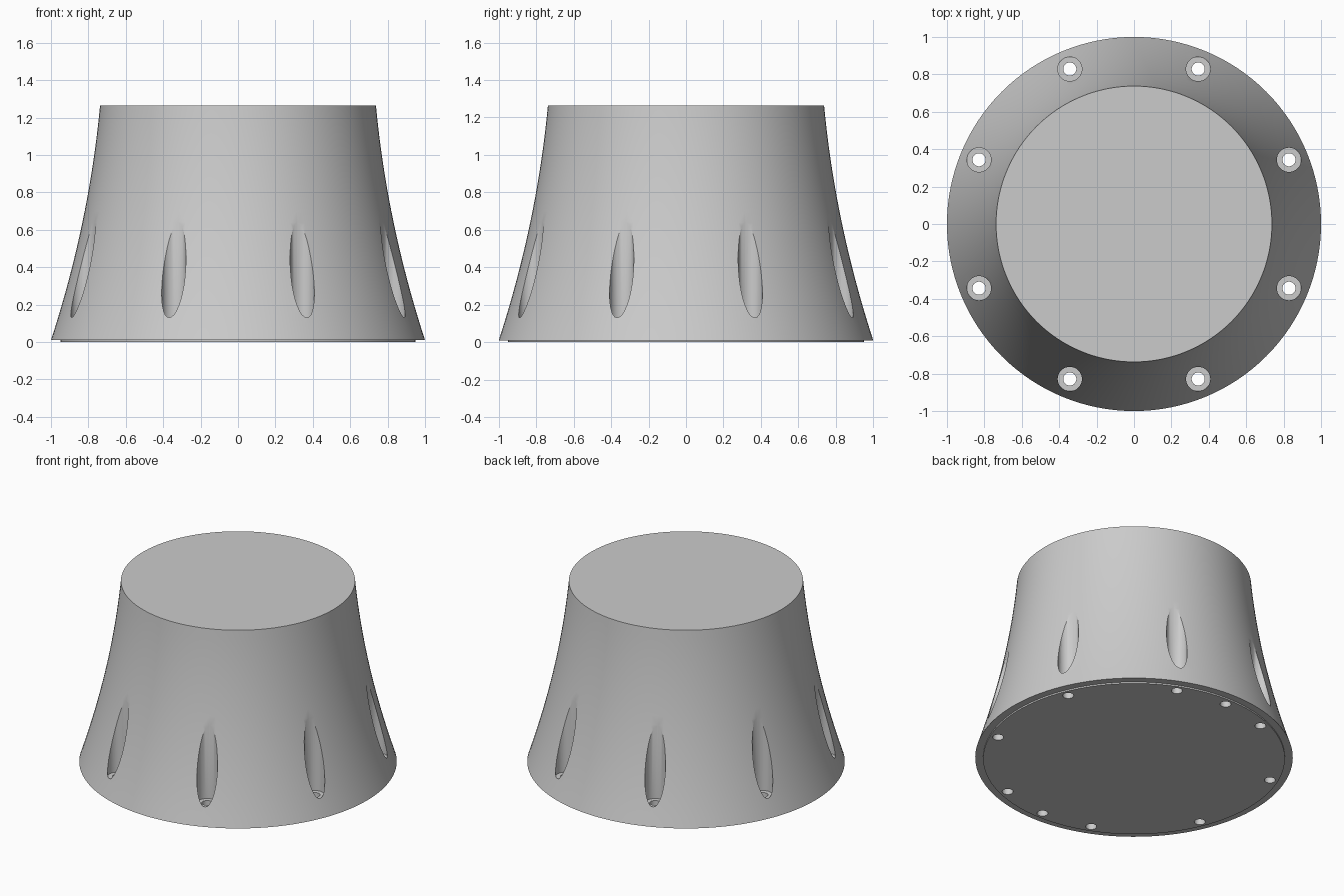
import bpy, bmesh
from math import cos, sin, pi, radians

if "Cube" in bpy.data.objects:
    bpy.data.objects.remove(bpy.data.objects["Cube"])

SEG = 128
HOLE_R = 0.897      # bolt circle radius
Z0, Z1 = 0.01, 1.265


def lathe(name, profile, x=0, y=0, seg=SEG):
    """Revolve (radius, z) points around a vertical axis and cap both ends."""
    bm = bmesh.new()
    rings = [[bm.verts.new((x + r * cos(2 * pi * i / seg), y + r * sin(2 * pi * i / seg), z))
              for i in range(seg)] for r, z in profile]
    for a, b in zip(rings, rings[1:]):
        for i in range(seg):
            j = (i + 1) % seg
            bm.faces.new((a[i], a[j], b[j], b[i]))
    bm.faces.new(rings[0][::-1])
    bm.faces.new(rings[-1])
    mesh = bpy.data.meshes.new(name)
    bm.to_mesh(mesh)
    bm.free()
    obj = bpy.data.objects.new(name, mesh)
    bpy.context.collection.objects.link(obj)
    return obj


# Flared pedestal with a slightly raised base disc underneath
def flare(h):
    return 1 - 0.325 * h + 0.0923 * h * h

STEPS = 20
profile = [(0.95, 0), (0.95, Z0)]
profile += [(flare((Z1 - Z0) * i / STEPS), Z0 + (Z1 - Z0) * i / STEPS) for i in range(STEPS + 1)]
body = lathe("flared_pedestal", profile)

# Cutters: eight counterbored bolt holes, and two blind pin holes in the base
cutters = []
for k in range(8):
    a = radians(22.5 + 45 * k)
    bolt = [(0.035, -0.1), (0.035, 0.13), (0.065, 0.13), (0.065, 1.4)]
    cutters.append(lathe("bolt_hole_cutter", bolt, HOLE_R * cos(a), HOLE_R * sin(a), 32))
for s in (-1, 1):
    cutters.append(lathe("pin_hole_cutter", [(0.035, -0.1), (0.035, 0.13)], 0, s * HOLE_R, 32))

bpy.context.view_layer.objects.active = body
body.select_set(True)
for c in cutters:
    c.hide_render = True
    mod = body.modifiers.new("hole", 'BOOLEAN')
    mod.operation = 'DIFFERENCE'
    mod.solver = 'EXACT'
    mod.object = c
    bpy.ops.object.modifier_apply(modifier=mod.name)
for c in cutters:
    bpy.data.objects.remove(c, do_unlink=True)

bpy.ops.object.shade_smooth_by_angle(angle=radians(30))
